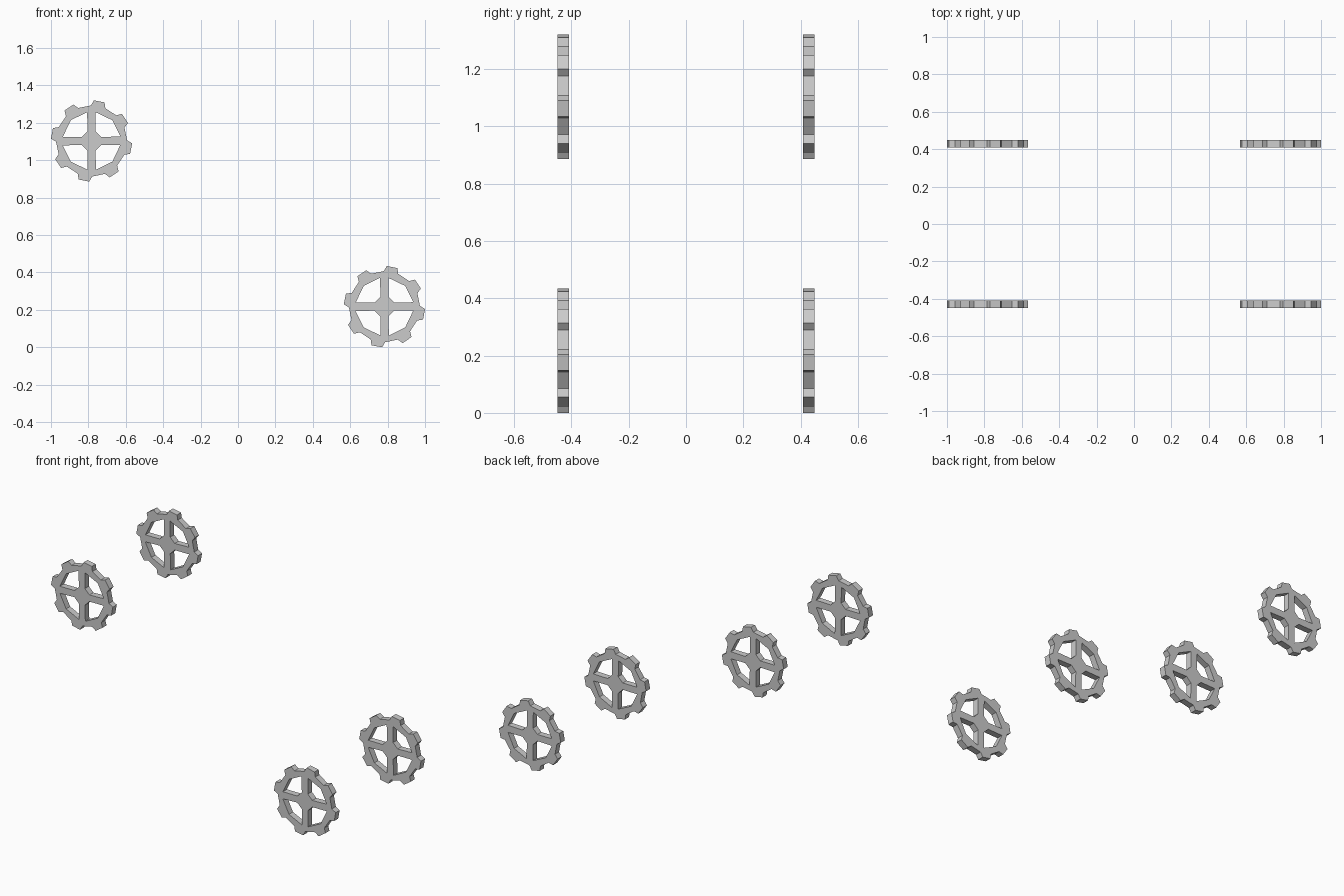
import bpy
from math import sin, cos, radians, pi

if "Cube" in bpy.data.objects:
    bpy.data.objects.remove(bpy.data.objects["Cube"])

TIP, ROOT = 0.2175, 0.19      # tooth tip and root radius
RIM = 0.157                   # inner radius of the rim
ARM = 0.021                   # half width of a spoke
HUB = 0.053                   # reach of the chamfered hub
DEPTH = 0.04


def polar(r, deg):
    return r * cos(radians(deg)), r * sin(radians(deg))


# outer outline: eight tapered teeth
outline = []
for i in range(8):
    a = -10.9 + 45 * i
    outline += [polar(ROOT, a - 12), polar(TIP, a - 7.6),
                polar(TIP, a + 7.6), polar(ROOT, a + 12)]

# one window between two spokes, repeated four times around the hub
d = RIM * cos(pi / 4)
window = [(HUB, ARM), (RIM - 0.003, ARM + 0.003), (d, d),
          (ARM, RIM - 0.003), (ARM, HUB)]
loops = [outline]
for q in range(4):
    c, s = round(cos(q * pi / 2)), round(sin(q * pi / 2))
    loops.append([(x * c - y * s, x * s + y * c) for x, y in window])

# filled flat profile, extruded to the wheel thickness
curve = bpy.data.curves.new("gear_wheel_profile", 'CURVE')
curve.dimensions = '2D'
curve.fill_mode = 'BOTH'
curve.extrude = DEPTH / 2
for pts in loops:
    sp = curve.splines.new('POLY')
    sp.points.add(len(pts) - 1)
    for p, (x, y) in zip(sp.points, pts):
        p.co = (x, y, 0, 1)
    sp.use_cyclic_u = True

first = bpy.data.objects.new("gear_wheel", curve)
bpy.context.collection.objects.link(first)
bpy.context.view_layer.objects.active = first
first.select_set(True)
bpy.ops.object.convert(target='MESH')
first = bpy.context.view_layer.objects.active
mesh = first.data
for p in mesh.polygons:
    p.use_smooth = False

# four wheels: upper pair on the left, lower pair on the right
places = [("upper_front_gear", -0.783, -0.428, 1.103),
          ("upper_back_gear", -0.783, 0.428, 1.103),
          ("lower_front_gear", 0.783, -0.428, 0.217),
          ("lower_back_gear", 0.783, 0.428, 0.217)]
for i, (name, x, y, z) in enumerate(places):
    ob = first
    if i:
        ob = bpy.data.objects.new(name, mesh)
        bpy.context.collection.objects.link(ob)
    ob.name = name
    ob.location = (x, y, z)
    ob.rotation_euler = (pi / 2, 0, 0)
